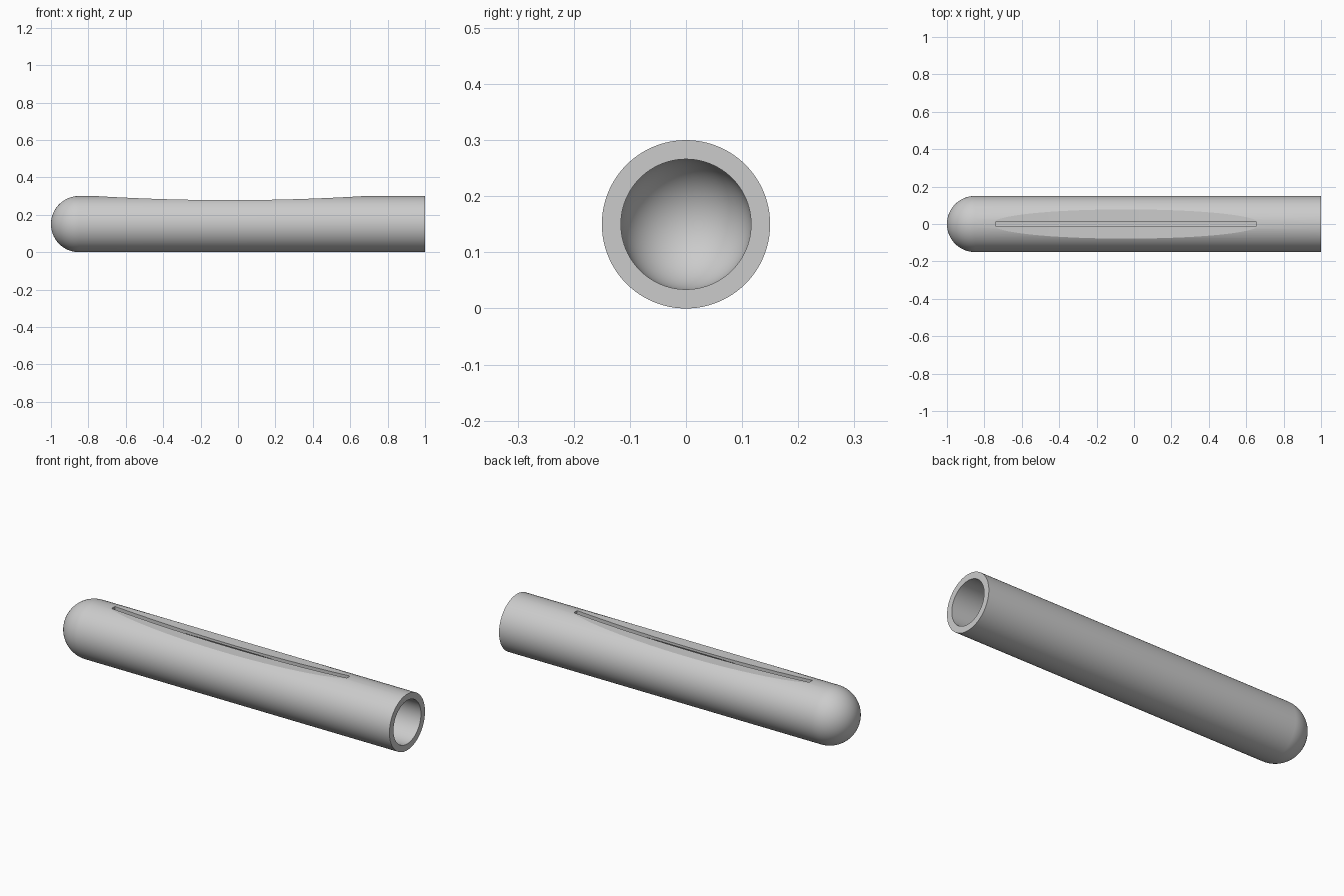
import bpy, bmesh
from math import pi, sin, cos, radians
from mathutils import Matrix, Vector

cube = bpy.data.objects.get("Cube")
if cube:
    bpy.data.objects.remove(cube, do_unlink=True)

R, BORE, SEGMENTS, ARC = 0.15, 0.116, 96, 24
DOME_X = -1 + R                 # centre of the rounded end
CUT_X, CUT_HALF, CUT_DEPTH = -0.042, 0.72, 0.022

grey = bpy.data.materials.new("plain_grey")
grey.use_nodes = True
colour = (0.6, 0.6, 0.6, 1)
grey.diffuse_color = colour
grey.node_tree.nodes["Principled BSDF"].inputs["Base Color"].default_value = colour


def make_object(name, bm):
    bmesh.ops.recalc_face_normals(bm, faces=bm.faces)
    mesh = bpy.data.meshes.new(name)
    bm.to_mesh(mesh)
    bm.free()
    mesh.materials.append(grey)
    ob = bpy.data.objects.new(name, mesh)
    bpy.context.collection.objects.link(ob)
    return ob


def dome_arc(radius):
    return [(DOME_X - radius * cos(a), radius * sin(a))
            for a in (pi / 2 * i / ARC for i in range(ARC + 1))]


# Tube: revolve the outer profile, the flat rim and the bore as one wall
bm = bmesh.new()
profile = dome_arc(R) + [(1, R), (1, BORE)] + dome_arc(BORE)[::-1]
verts = [bm.verts.new((x, 0, r)) for x, r in profile]
edges = [bm.edges.new(pair) for pair in zip(verts, verts[1:])]
bmesh.ops.spin(bm, geom=verts + edges, cent=(0, 0, 0), axis=(1, 0, 0),
               angle=2 * pi, steps=SEGMENTS, use_merge=False)
bmesh.ops.remove_doubles(bm, verts=bm.verts, dist=1e-5)
bmesh.ops.translate(bm, verts=bm.verts, vec=(0, 0, R))
tube = make_object("tube", bm)

# Cutter for the long shallow scoop along the top
bm = bmesh.new()
radius = (CUT_HALF ** 2 + CUT_DEPTH ** 2) / (2 * CUT_DEPTH)
bottom = 2 * R - CUT_DEPTH
reach = 0.8
outline = [(CUT_X + reach, 0.5), (CUT_X - reach, 0.5)]
for i in range(41):
    dx = -reach + 2 * reach * i / 40
    outline.append((CUT_X + dx, bottom + radius - (radius ** 2 - dx ** 2) ** 0.5))
face = bm.faces.new([bm.verts.new((x, -0.3, z)) for x, z in outline])
side = bmesh.ops.extrude_face_region(bm, geom=[face])["geom"]
bmesh.ops.translate(bm, vec=(0, 0.6, 0),
                    verts=[v for v in side if isinstance(v, bmesh.types.BMVert)])
scoop = make_object("scoop_cutter", bm)

# Cutter for the narrow slot through the top wall
bm = bmesh.new()
bmesh.ops.create_cube(bm, size=1, matrix=Matrix.LocRotScale(
    Vector((CUT_X, 0, 0.3)), None, Vector((1.39, 0.028, 0.2))))
slot = make_object("slot_cutter", bm)

# Cut both, then discard the cutters
bpy.context.view_layer.objects.active = tube
for cutter in (scoop, slot):
    mod = tube.modifiers.new(cutter.name, "BOOLEAN")
    mod.operation, mod.solver, mod.object = "DIFFERENCE", "EXACT", cutter
    bpy.ops.object.modifier_apply(modifier=mod.name)
    bpy.data.objects.remove(cutter, do_unlink=True)

# Smooth rounded walls, crisp cut edges
bpy.ops.object.select_all(action="DESELECT")
tube.select_set(True)
bpy.ops.object.shade_smooth_by_angle(angle=radians(7))
